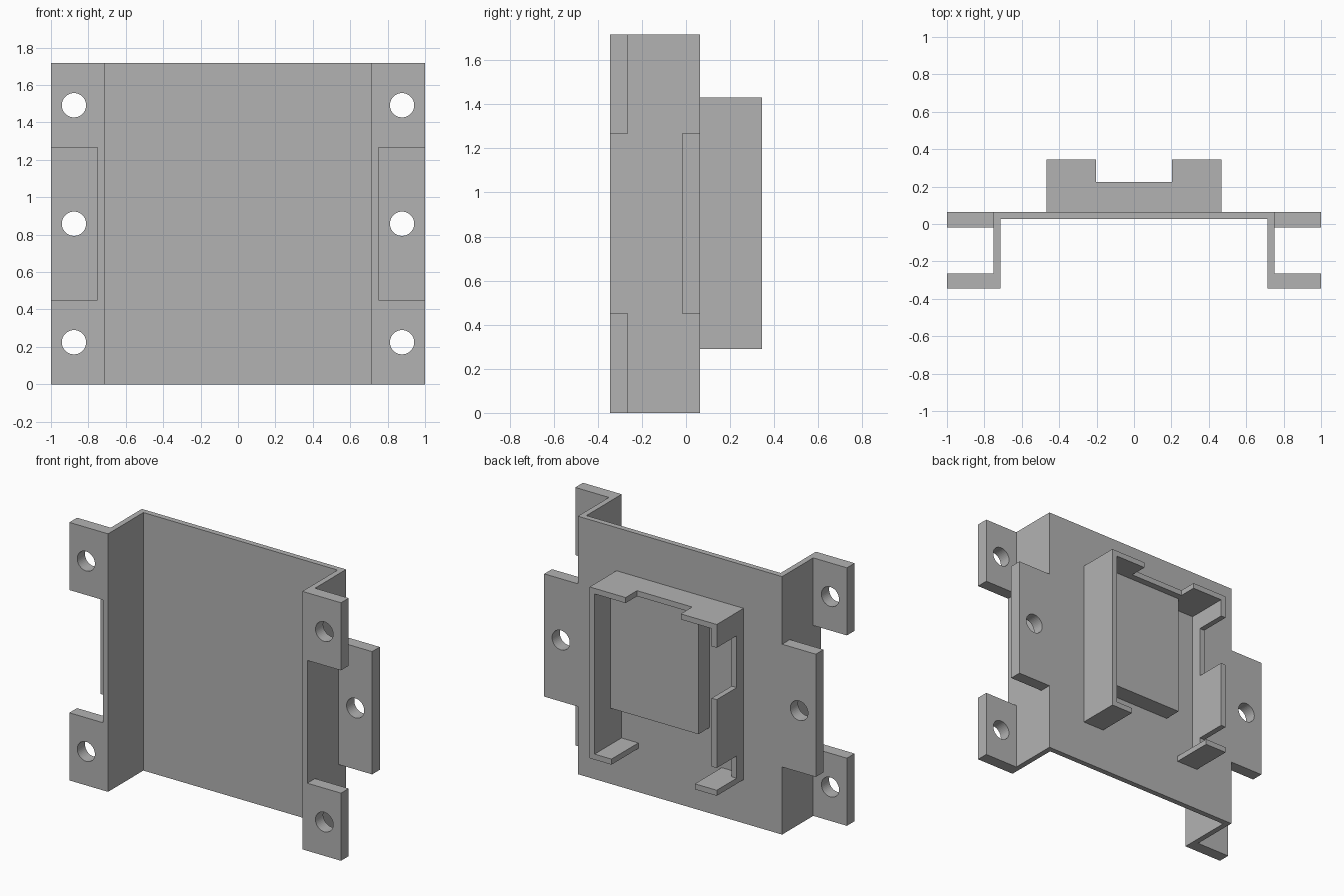
import bpy, bmesh, math
from mathutils import Matrix

cube = bpy.data.objects.get("Cube")
if cube:
    bpy.data.objects.remove(cube, do_unlink=True)

grey = bpy.data.materials.new("plain_grey")
grey.use_nodes = True
grey.diffuse_color = (0.45, 0.45, 0.45, 1)
grey.node_tree.nodes["Principled BSDF"].inputs["Base Color"].default_value = grey.diffuse_color

# Columns send (u, v, depth) to world axes for each drawing plane
PLANES = {
    "xy": Matrix(((1, 0, 0), (0, 1, 0), (0, 0, 1))),
    "xz": Matrix(((1, 0, 0), (0, 0, -1), (0, 1, 0))),
    "yz": Matrix(((0, 0, 1), (1, 0, 0), (0, 1, 0))),
}


def rect(u0, u1, v0, v1):
    return [(u0, v0), (u1, v0), (u1, v1), (u0, v1)]


def circle(u, v, r, n=40):
    return [(u + r * math.cos(math.tau * i / n), v + r * math.sin(math.tau * i / n))
            for i in range(n)]


def prism(name, plane, loops, lo, hi):
    """Extrude an outline, with optional hole loops, from lo to hi across the plane."""
    curve = bpy.data.curves.new(name, 'CURVE')
    curve.dimensions = '2D'
    curve.fill_mode = 'BOTH'
    curve.extrude = (hi - lo) / 2
    for loop in loops:
        spline = curve.splines.new('POLY')
        spline.points.add(len(loop) - 1)
        for point, (u, v) in zip(spline.points, loop):
            point.co = (u, v, 0, 1)
        spline.use_cyclic_u = True
    temp = bpy.data.objects.new(name + "_outline", curve)
    bpy.context.collection.objects.link(temp)
    graph = bpy.context.evaluated_depsgraph_get()
    mesh = bpy.data.meshes.new_from_object(temp.evaluated_get(graph))
    bpy.data.objects.remove(temp, do_unlink=True)
    bpy.data.curves.remove(curve)

    middle = (lo + hi) / 2
    bm = bmesh.new()
    bm.from_mesh(mesh)
    for vert in bm.verts:
        vert.co.z += -middle if plane == "xz" else middle
        vert.co = PLANES[plane] @ vert.co
    bmesh.ops.remove_doubles(bm, verts=bm.verts, dist=0.0001)
    bmesh.ops.recalc_face_normals(bm, faces=bm.faces)
    for face in bm.faces:
        face.smooth = False
    bm.to_mesh(mesh)
    bm.free()
    mesh.name = name
    mesh.materials.clear()
    mesh.materials.append(grey)
    obj = bpy.data.objects.new(name, mesh)
    bpy.context.collection.objects.link(obj)
    return obj


HEIGHT, SHEET = 1.717, 0.037
WALL, BACK, FRONT = 0.752, 0.063, -0.345
LOW, HIGH = 0.45, 1.267

# Channel: back plate with two forward side walls
half = [(WALL, BACK), (WALL, FRONT), (WALL - SHEET, FRONT), (WALL - SHEET, BACK - SHEET)]
channel = half + [(-x, y) for x, y in reversed(half)]
prism("channel", "xy", [channel], 0, HEIGHT)

# Mounting ears with screw holes, on both sides
for side, sign in (("left", 1), ("right", -1)):
    inner, outer = sorted((sign * WALL, sign))
    for part, z0, z1, y0 in (("lower_ear", 0, LOW, FRONT),
                             ("middle_ear", LOW, HIGH, BACK - 0.081),
                             ("upper_ear", HIGH, HEIGHT, FRONT)):
        hole = circle(sign * 0.877, (z0 + z1) / 2, 0.065)
        prism(f"{side}_{part}", "xz", [rect(inner, outer, z0, z1), hole], y0, y0 + 0.081)

# Holder on the back
W, TIP, BASE, TOP = 0.468, 0.345, 0.29, 1.43
IN = W - SHEET

# Top wall with a central finger notch
top_half = [(W, BACK), (W, TIP), (0.203, TIP), (0.203, 0.225)]
prism("holder_top", "xy", [top_half + [(-x, y) for x, y in reversed(top_half)]],
      TOP - SHEET, TOP)

# Left wall is plain, right wall has two notches open to the back
prism("holder_left_wall", "yz", [rect(BACK, TIP, BASE, TOP - SHEET)], IN, W)
STEP = 0.135
right_wall = [(BACK, BASE), (TIP, BASE), (TIP, BASE + SHEET), (STEP, BASE + SHEET),
              (STEP, 0.475), (TIP, 0.475), (TIP, 0.93), (STEP, 0.93),
              (STEP, 1.275), (TIP, 1.275), (TIP, TOP - SHEET), (BACK, TOP - SHEET)]
prism("holder_right_wall", "yz", [right_wall], -W, -IN)

# Short bottom lips
for side, sign in (("left", 1), ("right", -1)):
    x0, x1 = sorted((sign * 0.307, sign * IN))
    prism(f"holder_{side}_lip", "xy", [rect(x0, x1, BACK, TIP)], BASE, BASE + SHEET)

# Raised pad inside the holder
prism("holder_pad", "xz", [rect(-0.218, IN, 0.57, TOP - SHEET)], BACK, 0.18)
